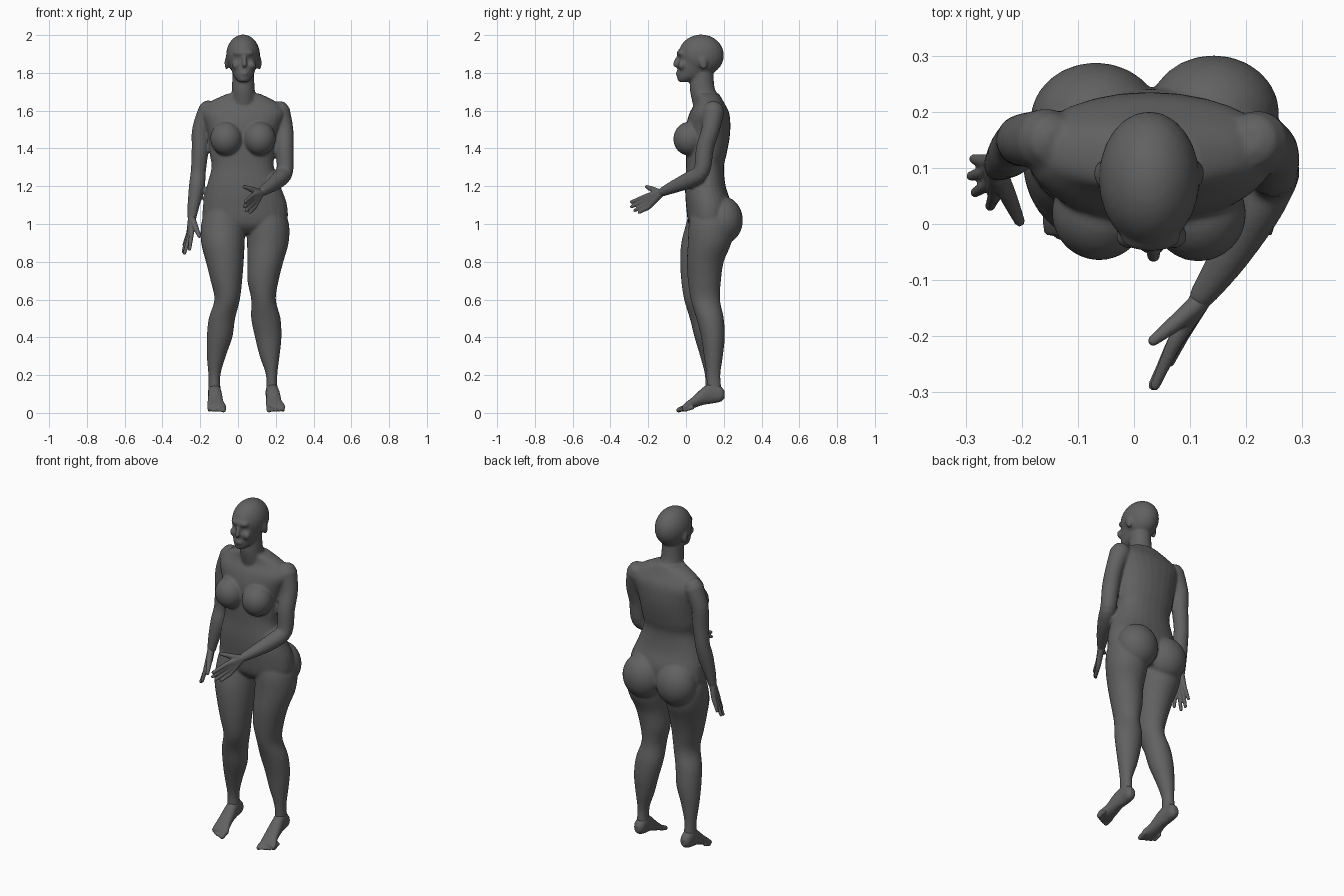
import bpy, bmesh, math
from mathutils import Vector, Matrix

cube = bpy.data.objects.get("Cube")
if cube:
    bpy.data.objects.remove(cube, do_unlink=True)

grey = bpy.data.materials.new("dark grey")
grey.use_nodes = True
grey.diffuse_color = (0.12, 0.12, 0.12, 1)
grey.node_tree.nodes["Principled BSDF"].inputs["Base Color"].default_value = (0.12, 0.12, 0.12, 1)


def spline(rows, steps=4):
    """Catmull-Rom interpolation of rows of numbers."""
    out = []
    for i in range(len(rows) - 1):
        p = [rows[max(i - 1, 0)], rows[i], rows[i + 1], rows[min(i + 2, len(rows) - 1)]]
        for s in range(steps):
            t = s / steps
            out.append([0.5 * (2 * b + (c - a) * t + (2 * a - 5 * b + 4 * c - d) * t * t
                               + (3 * b - a - 3 * c + d) * t ** 3) for a, b, c, d in zip(*p)])
    return out + [list(rows[-1])]


def skin(bm, rings):
    """Closed surface through rings of points."""
    loops = [[bm.verts.new(p) for p in r] for r in rings]
    n = len(loops[0])
    for a, b in zip(loops, loops[1:]):
        for i in range(n):
            bm.faces.new((a[i], a[(i + 1) % n], b[(i + 1) % n], b[i]))
    bm.faces.new(loops[0][::-1])
    bm.faces.new(loops[-1])


def section(w, n=28, e=2.2):
    for i in range(n):
        a = 2 * math.pi * i / n
        c, s = math.cos(a), math.sin(a)
        yield (math.copysign(abs(c) ** (2 / e), c) * w[0], math.copysign(abs(s) ** (2 / e), s) * w[1])


def stack(bm, rows, e=2.2):
    """Horizontal sections: z, x min, x max, y min, y max."""
    rings = []
    for z, x0, x1, y0, y1 in spline(rows):
        rings.append([((x0 + x1) / 2 + u, (y0 + y1) / 2 + v, z)
                      for u, v in section(((x1 - x0) / 2, (y1 - y0) / 2), e=e)])
    skin(bm, rings)


def tube(bm, rows, n=16):
    """Round limb along a path: x, y, z, radius, with domed ends."""
    rows = spline(rows)
    pts = [Vector(r[:3]) for r in rows]
    rings = []
    last = len(pts) - 1
    for i, r in enumerate(rows):
        t = (pts[min(i + 1, last)] - pts[max(i - 1, 0)]).normalized()
        side = t.orthogonal().normalized() if i == 0 else (side - t * side.dot(t)).normalized()
        up = t.cross(side)
        for shift, k in ((-.9, .4), (-.6, .8), (0, 1)) if i == 0 else \
                ((0, 1), (.6, .8), (.9, .4)) if i == last else ((0, 1),):
            rings.append([pts[i] + t * shift * r[3] + (side * u + up * v) * k * r[3]
                          for u, v in section((1, 1), n, 2)])
    skin(bm, rings)


def ball(bm, loc, size, tilt=0):
    m = Matrix.Translation(loc) @ Matrix.Rotation(tilt, 4, 'X') @ Matrix.Diagonal((*size, 1))
    bmesh.ops.create_uvsphere(bm, u_segments=24, v_segments=16, radius=1, matrix=m)


def finish(name, bm, voxel, smooth):
    """Fuse overlapping volumes into one smooth skin."""
    bmesh.ops.recalc_face_normals(bm, faces=bm.faces)
    me = bpy.data.meshes.new(name)
    bm.to_mesh(me)
    bm.free()
    me.materials.append(grey)
    for p in me.polygons:
        p.use_smooth = True
    ob = bpy.data.objects.new(name, me)
    bpy.context.scene.collection.objects.link(ob)
    r = ob.modifiers.new("fuse", 'REMESH')
    r.mode = 'VOXEL'
    r.voxel_size = voxel
    r.use_smooth_shade = True
    s = ob.modifiers.new("soften", 'SMOOTH')
    s.factor = 0.5
    s.iterations = smooth


body = bmesh.new()

# torso
stack(body, [(.95, -.09, .17, .06, .20), (1.0, -.18, .255, .015, .23), (1.1, -.185, .26, .0, .24),
             (1.2, -.165, .225, -.005, .21), (1.3, -.14, .19, .0, .20), (1.37, -.15, .195, .0, .215),
             (1.45, -.155, .205, .0, .23), (1.52, -.17, .225, .0, .235), (1.59, -.19, .25, .02, .228),
             (1.645, -.15, .205, .05, .2), (1.69, -.055, .115, .05, .175)])
for x, y in ((-.062, .02), (.115, .018)):
    ball(body, (x, y, 1.452), (.085, .085, .09), -.15)
for x, y in ((-.068, .185), (.142, .198)):
    ball(body, (x, y, 1.02), (.117, .103, .125))

# legs
stack(body, [(1.08, -.17, .03, .02, .2), (1.0, -.195, .035, .0, .235), (.9, -.195, .035, -.025, .225),
             (.8, -.17, .03, -.03, .19), (.7, -.145, .022, -.025, .165), (.6, -.125, .01, -.01, .155),
             (.5, -.155, -.015, .02, .17), (.4, -.165, -.03, .045, .18), (.3, -.165, -.065, .075, .175),
             (.2, -.157, -.093, .1, .172), (.11, -.157, -.091, .1, .18)], 2)
stack(body, [(1.08, .05, .24, .03, .22), (1.0, .045, .27, .015, .25), (.9, .048, .268, .01, .24),
             (.8, .05, .24, .005, .2), (.7, .05, .215, .01, .185), (.6, .07, .2, .025, .18),
             (.5, .07, .225, .055, .2), (.4, .09, .23, .08, .205), (.3, .115, .22, .095, .195),
             (.2, .148, .208, .108, .182), (.11, .148, .21, .108, .19)], 2)

# arms, one hanging and one bent forward
tube(body, [(-.155, .15, 1.6, .056), (-.196, .15, 1.5, .047), (-.2, .147, 1.4, .045),
            (-.21, .145, 1.28, .04), (-.218, .128, 1.2, .042), (-.235, .11, 1.1, .032),
            (-.244, .1, 1.03, .023)], 24)
tube(body, [(.218, .145, 1.595, .058), (.245, .13, 1.5, .048), (.247, .1, 1.4, .047),
            (.248, .082, 1.28, .044), (.215, .02, 1.235, .044), (.165, -.065, 1.197, .034),
            (.12, -.13, 1.167, .023)], 24)

# neck and head
stack(body, [(1.6, -.045, .105, .045, .2), (1.66, -.036, .096, .03, .178), (1.72, -.032, .088, .02, .152),
             (1.8, -.03, .085, .025, .145)], 2)
ball(body, (.027, .08, 1.893), (.09, .121, .11))
stack(body, [(1.752, .005, .053, -.04, .01), (1.775, -.018, .075, -.047, .08), (1.81, -.034, .09, -.046, .13),
             (1.845, -.045, .1, -.043, .16), (1.88, -.052, .106, -.036, .18), (1.93, -.05, .104, -.034, .18)])
# brows, cheeks, lips, nose and ears
ball(body, (.03, -.025, 1.905), (.055, .024, .02))
for s in (-1, 1):
    ball(body, (.031 + s * .04, -.022, 1.84), (.024, .022, .024))
    ball(body, (.027 + s * .087, .09, 1.853), (.011, .022, .036), .2)
ball(body, (.033, -.044, 1.797), (.022, .012, .011))
tube(body, [(.033, -.038, 1.892, .009), (.034, -.05, 1.867, .011), (.035, -.057, 1.844, .014)], 12)
finish("body", body, .007, 5)


def hand(name, wrist, fingers, thumb):
    bm = bmesh.new()
    for knuckle, tip in fingers:
        w, k, t = Vector(wrist), Vector(knuckle), Vector(tip)
        tube(bm, [(*w.lerp(k, .05), .02), (*w.lerp(k, .55), .0165), (*k, .0135),
                  (*k.lerp(t, .5), .011), (*k.lerp(t, .95), .009)], 12)
    tube(bm, thumb, 12)
    finish(name, bm, .004, 3)


hand("right_hand", (-.244, .1, 1.04),
     [((-.247, .055, .945), (-.257, .03, .862)), ((-.255, .074, .94), (-.285, .055, .84)),
      ((-.26, .094, .945), (-.292, .085, .85)), ((-.26, .111, .957), (-.287, .116, .885))],
     [(-.24, .085, 1.02, .018), (-.222, .045, .975, .015), (-.204, .005, .935, .01)])
hand("left_hand", (.122, -.128, 1.168),
     [((.072, -.212, 1.146), (.036, -.292, 1.116)), ((.07, -.215, 1.126), (.032, -.292, 1.09)),
      ((.075, -.21, 1.106), (.042, -.274, 1.07)), ((.086, -.198, 1.09), (.062, -.25, 1.06))],
     [(.11, -.145, 1.168, .018), (.072, -.178, 1.183, .015), (.034, -.208, 1.197, .01)])


# feet, heel slightly raised
def foot(name, ankle, ball_x, side):
    bm = bmesh.new()
    rings = []
    for y, x, z0, z1, w in spline([(.205, ankle, .078, .115, .015), (.185, ankle, .06, .14, .03),
                                   (.14, ankle, .05, .16, .034), (.09, (ankle * 2 + ball_x) / 3, .042, .135, .037),
                                   (.04, (ankle + ball_x) / 2, .025, .088, .042), (.0, ball_x, .012, .056, .05),
                                   (-.02, ball_x, .008, .038, .046)]):
        rings.append([(x + u, y, (z0 + z1) / 2 + v) for u, v in section((w, (z1 - z0) / 2))])
    skin(bm, rings)
    for i in range(5):
        x = ball_x + side * (-.036 + i * .0185)
        r = .0145 if i == 0 else .0105
        tip = -.04 + i * i * .0022
        tube(bm, [(x, tip + .04, .028, r), (x, tip + .018, .022, r), (x, tip, .014, r * .9)], 12)
    finish(name, bm, .005, 3)


foot("right_foot", -.125, -.113, -1)
foot("left_foot", .18, .2, 1)
